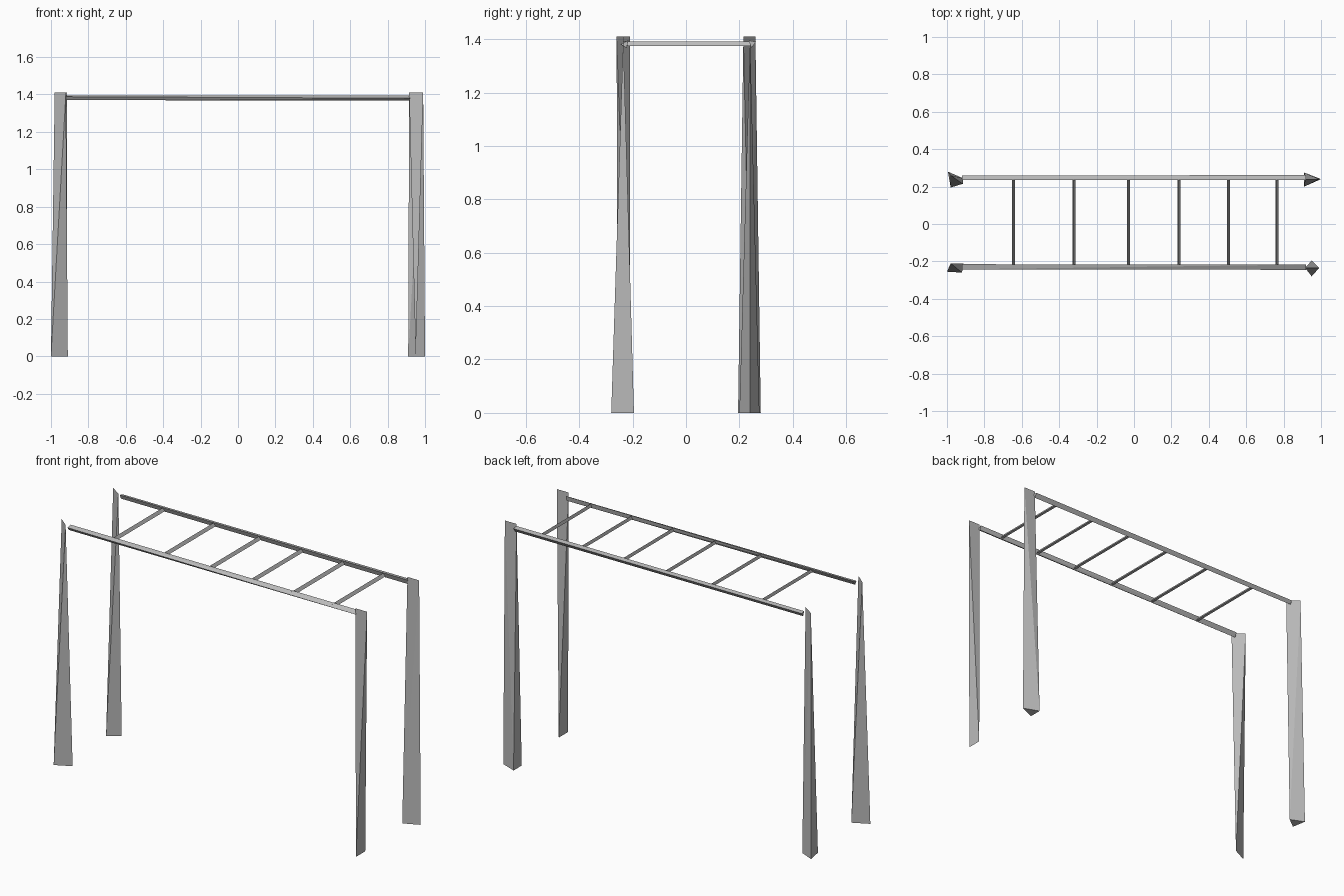
import bpy
import bmesh

cube = bpy.data.objects.get("Cube")
if cube:
    bpy.data.objects.remove(cube, do_unlink=True)

steel = bpy.data.materials.new("grey_steel")
steel.use_nodes = True
grey = (0.5, 0.5, 0.5, 1)
steel.diffuse_color = grey
steel.node_tree.nodes["Principled BSDF"].inputs["Base Color"].default_value = grey


def solid(name, points):
    """Flat-faced convex part spanning the given corner points."""
    bm = bmesh.new()
    for p in points:
        bm.verts.new(p)
    bmesh.ops.convex_hull(bm, input=bm.verts)
    bmesh.ops.recalc_face_normals(bm, faces=bm.faces)
    mesh = bpy.data.meshes.new(name)
    bm.to_mesh(mesh)
    bm.free()
    mesh.materials.append(steel)
    obj = bpy.data.objects.new(name, mesh)
    bpy.context.collection.objects.link(obj)
    return obj


# Legs: a wide foot that twists into a thin top edge
LEG_TOP = 1.41
legs = {
    "front_left_leg": ([(0.95, -0.28), (0.95, -0.195)],
                       [(0.915, -0.235), (0.99, -0.235)]),
    "front_right_leg": ([(-1.0, -0.255), (-0.91, -0.21)],
                        [(-0.98, -0.21), (-0.92, -0.26)]),
    "back_left_leg": ([(0.91, 0.2), (0.91, 0.275), (1.0, 0.24)],
                      [(0.915, 0.24), (0.99, 0.24)]),
    "back_right_leg": ([(-0.995, 0.28), (-0.915, 0.245), (-0.98, 0.195)],
                       [(-0.98, 0.26), (-0.915, 0.215)]),
}
for name, (foot, top) in legs.items():
    solid(name, [(x, y, 0) for x, y in foot] + [(x, y, LEG_TOP) for x, y in top])

# Rails: three-sided bars, slightly twisted between their ends
HALF_RAIL = 0.92
rails = {
    "front_rail": ([(-0.215, 1.395), (-0.242, 1.388), (-0.23, 1.37)],
                   [(-0.217, 1.395), (-0.245, 1.38), (-0.222, 1.367)]),
    "back_rail": ([(0.235, 1.395), (0.258, 1.39), (0.245, 1.37)],
                  [(0.235, 1.395), (0.262, 1.39), (0.245, 1.367)]),
}
for name, (start, end) in rails.items():
    solid(name, [(-HALF_RAIL, y, z) for y, z in start]
          + [(HALF_RAIL, y, z) for y, z in end])

# Rungs: thin three-sided bars between the rails
section = [(-0.008, 1.374), (0.008, 1.374), (-0.003, 1.392)]
for i, x in enumerate([-0.645, -0.32, -0.03, 0.24, 0.505, 0.765]):
    solid(f"rung_{i + 1}", [(x + dx, y, z) for y in (-0.228, 0.245)
                            for dx, z in section])
